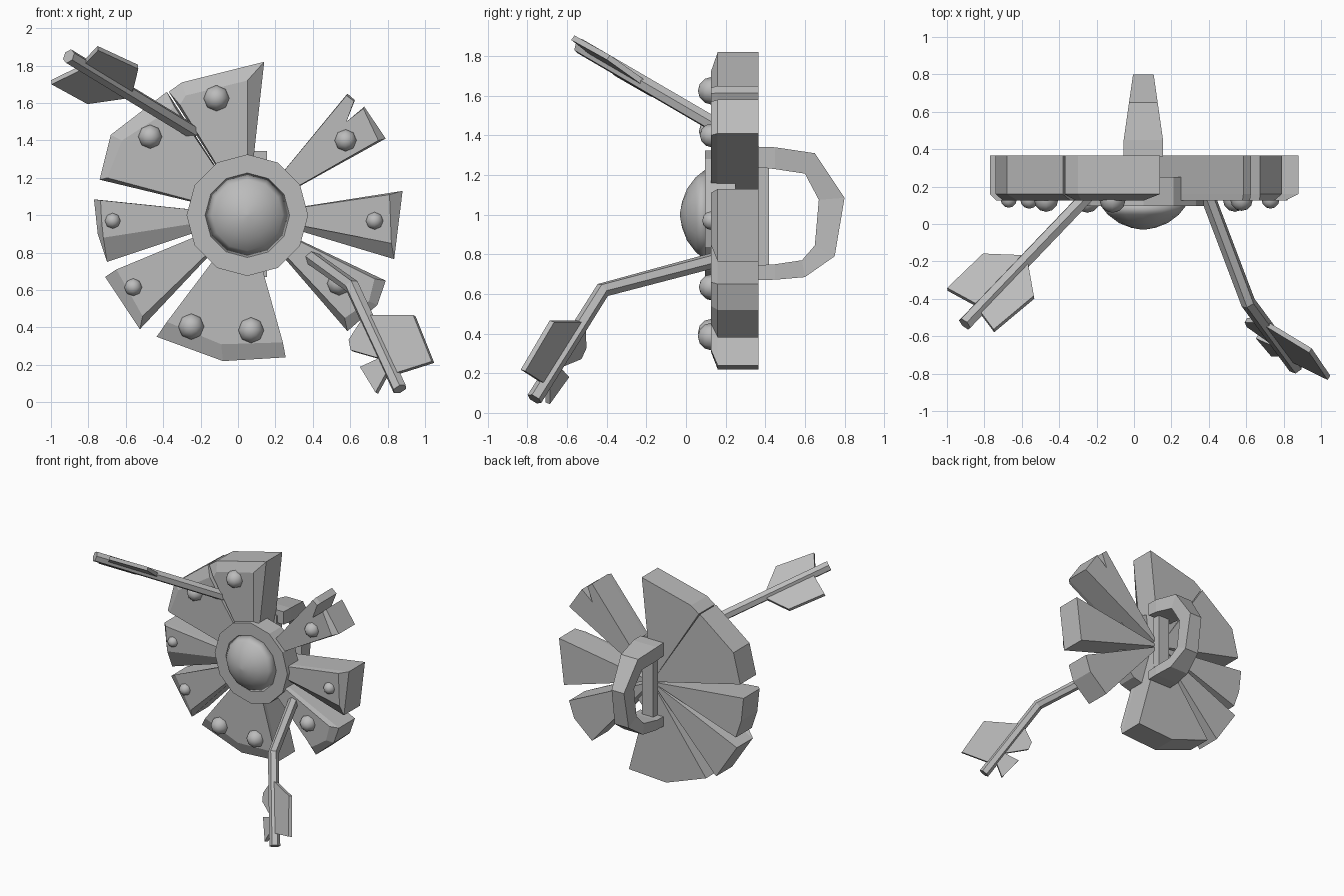
import bpy, bmesh, math
from mathutils import Vector

if "Cube" in bpy.data.objects:
    bpy.data.objects.remove(bpy.data.objects["Cube"], do_unlink=True)

grey = bpy.data.materials.new("plain_grey")
grey.use_nodes = True
grey.diffuse_color = (0.5, 0.5, 0.5, 1)
grey.node_tree.nodes["Principled BSDF"].inputs["Base Color"].default_value = grey.diffuse_color

CX, CZ = 0.05, 1.0   # hub of the shield


def finish(name, bm, smooth=False):
    bmesh.ops.recalc_face_normals(bm, faces=bm.faces)
    me = bpy.data.meshes.new(name)
    for f in bm.faces:
        f.smooth = smooth
    bm.to_mesh(me)
    bm.free()
    me.materials.append(grey)
    ob = bpy.data.objects.new(name, me)
    bpy.context.collection.objects.link(ob)
    return ob


def loft(name, rings, smooth=False):
    """Skin closed rings of equal length and cap both ends."""
    bm = bmesh.new()
    loops = [[bm.verts.new(p) for p in r] for r in rings]
    n = len(loops[0])
    for a, b in zip(loops, loops[1:]):
        for i in range(n):
            j = (i + 1) % n
            bm.faces.new((a[i], a[j], b[j], b[i]))
    bm.faces.new(loops[0])
    bm.faces.new(loops[-1])
    return finish(name, bm, smooth)


def plank(name, outer, front):
    """Wedge running to the hub, with its front edge chamfered."""
    def layer(pts, y):
        return [(x, y, z) for x, z in pts + [(CX, CZ)]]
    loft(name, [layer(outer, 0.365), layer(outer, 0.16), layer(front, 0.125)])


# Broken shield planks: outline, then the chamfered front outline
plank("top_plank", [(-.37, 1.66), (-.30, 1.71), (.14, 1.82)],
      [(-.31, 1.59), (-.28, 1.64), (.05, 1.72)])
plank("upper_left_plank", [(-.38, 1.66), (-.68, 1.43), (-.74, 1.19)],
      [(-.34, 1.58), (-.62, 1.40), (-.70, 1.2)])
plank("left_plank", [(-.77, 1.085), (-.75, .9), (-.70, .75)],
      [(-.735, 1.08), (-.73, .98), (-.72, .88)])
plank("lower_left_plank", [(-.71, .67), (-.525, .39)],
      [(-.65, .71), (-.51, .46)])
plank("bottom_plank", [(-.435, .35), (-.08, .22), (.255, .24)],
      [(-.38, .43), (-.09, .31), (.24, .32)])
plank("lower_right_plank", [(.585, .38), (.745, .52), (.79, .65)],
      [(.57, .45), (.70, .54), (.73, .66)])
plank("right_plank", [(.835, .765), (.88, 1.13)],
      [(.82, .85), (.81, 1.11)])
plank("upper_right_plank", [(.79, 1.41), (.675, 1.58), (.58, 1.5), (.625, 1.615), (.585, 1.65)],
      [(.75, 1.4), (.67, 1.57), (.58, 1.5), (.62, 1.61), (.58, 1.64)])


def circle(r, y, n=12):
    return [(CX + r * math.sin(k * math.tau / n), y, CZ + r * math.cos(k * math.tau / n))
            for k in range(n)]


# Central plate and domed boss
loft("boss_plate", [circle(.325, .25), circle(.325, .095)])
dome = loft("boss_dome", [circle(r, y) for r, y in
            ((.23, .10), (.19, .05), (.13, .005), (.065, -.02), (.01, -.03))], True)

# Rivets, one large size and one small
for x, z, r in ((-.115, 1.625, .07), (-.47, 1.42, .065), (-.25, .405, .07), (.07, .385, .07),
                (.575, 1.4, .06), (.54, .635, .065), (-.67, .97, .043), (-.56, .615, .048),
                (.73, .97, .048)):
    bm = bmesh.new()
    bmesh.ops.create_uvsphere(bm, u_segments=8, v_segments=6, radius=r)
    for v in bm.verts:
        v.co = (v.co.x + x, .13 - v.co.z, v.co.y + z)
    finish("rivet", bm, True)

# Grip loop behind the shield, narrowing away from it
outer = [(.36, 1.343), (.45, 1.34), (.65, 1.31), (.80, 1.085), (.75, .79), (.6, .685), (.45, .672), (.36, .67)]
inner = [(.36, 1.24), (.45, 1.23), (.6, 1.207), (.67, 1.075), (.65, .845), (.585, .77), (.45, .75), (.36, .745)]


def half_width(y):
    return .105 - .05 * max(0, y - .45) / .35


bm = bmesh.new()
sections = []
for (yo, zo), (yi, zi) in zip(outer, inner):
    w = half_width(yo)
    sections.append([bm.verts.new(p) for p in
                     ((CX - w, yo, zo), (CX + w, yo, zo), (CX + w, yi, zi), (CX - w, yi, zi))])
for a, b in zip(sections, sections[1:]):
    for i in range(4):
        j = (i + 1) % 4
        bm.faces.new((a[i], a[j], b[j], b[i]))
bm.faces.new(sections[0])
bm.faces.new(sections[-1])
finish("grip_loop", bm)

bar = [(CX - .05, .35), (CX + .05, .35), (CX + .05, .42), (CX - .05, .42)]
loft("grip_bar", [[(x, y, z) for x, y in bar] for z in (.7, 1.3)])


def arrow(name, path, side, vanes, r=.04):
    """Six-sided shaft along a path, with flat vanes on its last stretch."""
    path = [Vector(p) for p in path]
    d = (path[-1] - path[-2]).normalized()
    s = Vector(side)
    s = (s - d * s.dot(d)).normalized()
    rings = []
    for i, p in enumerate(path):
        t = (path[min(i + 1, len(path) - 1)] - path[max(i - 1, 0)]).normalized()
        u = (s - t * s.dot(t)).normalized()
        v = t.cross(u)
        rings.append([p + r * (u * math.cos(k * math.pi / 3) + v * math.sin(k * math.pi / 3))
                      for k in range(6)])
    loft(name + "_shaft", rings)
    n = d.cross(s) * .014
    for vane in vanes:
        pts = [path[-2] + d * t + s * w for t, w in vane]
        loft(name + "_vane", [[p + n for p in pts], [p - n for p in pts]])


# Straight arrow, upper right of the model; bent arrow, lower left of the model
arrow("straight_arrow", [(-.24, .16, 1.445), (-.905, -.535, 1.85)], (.765, -.485, .425),
      [[(.52, 0), (.60, .09), (.69, .19), (.985, .155), (.93, 0)],
       [(.91, 0), (.925, -.22), (.64, -.207), (.53, -.04), (.52, 0)]])
arrow("bent_arrow", [(.39, .16, .775), (.61, -.42, .62), (.865, -.765, .07)], (.82, -.34, .45),
      [[(.2, 0), (.373, .25), (.677, .235), (.6, 0)],
       [(.2, 0), (.27, -.14), (.33, -.155), (.46, -.04), (.46, 0)],
       [(.46, 0), (.47, -.04), (.45, -.147), (.636, -.128), (.57, -.02), (.57, 0)]])
